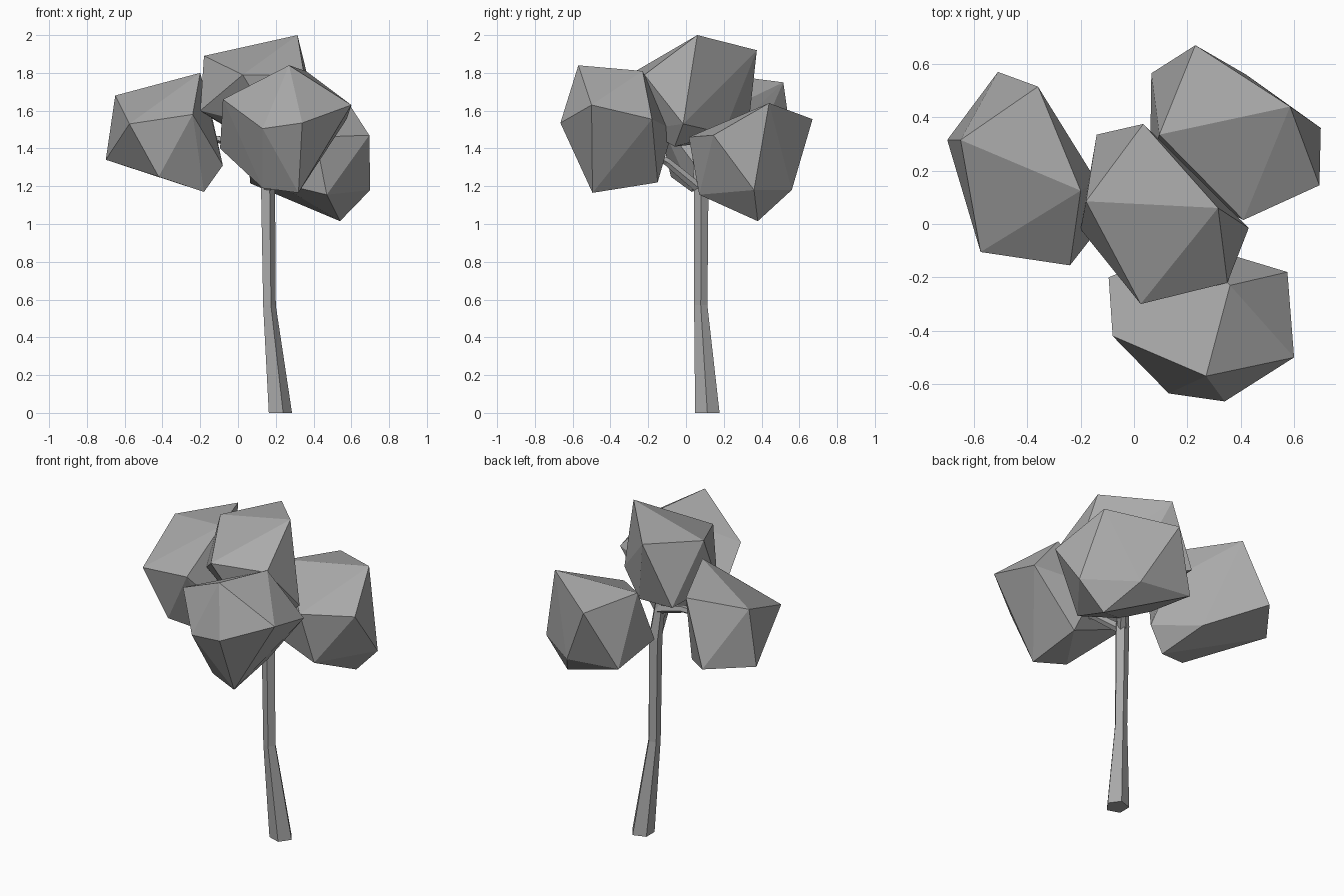
import bpy, bmesh, math
from mathutils import Vector

grey = bpy.data.materials.new("dark_grey")
grey.diffuse_color = (0.4, 0.4, 0.4, 1)


def finish(bm, name):
    bmesh.ops.recalc_face_normals(bm, faces=bm.faces[:])
    mesh = bpy.data.meshes.new(name)
    bm.to_mesh(mesh)
    bm.free()
    mesh.materials.append(grey)
    obj = bpy.data.objects.new(name, mesh)
    bpy.context.collection.objects.link(obj)
    return obj


def puff(name, corners):
    """Faceted leaf clump: convex hull round a dozen corners."""
    bm = bmesh.new()
    for c in corners:
        bm.verts.new(c)
    bmesh.ops.convex_hull(bm, input=bm.verts[:])
    loose = [v for v in bm.verts if not v.link_faces]
    bmesh.ops.delete(bm, geom=loose, context='VERTS')
    return finish(bm, name)


def limb(name, path, sides=5, upright=False):
    """Tapered low-poly limb along (x, y, z, radius) stations."""
    bm = bmesh.new()
    pts = [Vector(p[:3]) for p in path]
    rings = []
    for i, p in enumerate(pts):
        d = pts[min(i + 1, len(pts) - 1)] - pts[max(i - 1, 0)]
        u, w = Vector((1, 0, 0)), Vector((0, 1, 0))
        if not upright:
            u = d.cross(Vector((0.3, 1, 0))).normalized()
            w = d.cross(u).normalized()
        r = path[i][3]
        rings.append([bm.verts.new(p + r * (math.cos(a) * u + math.sin(a) * w))
                      for a in (math.tau * k / sides for k in range(sides))])
    for a, b in zip(rings, rings[1:]):
        for k in range(sides):
            n = (k + 1) % sides
            bm.faces.new((a[k], a[n], b[n], b[k]))
    bm.faces.new(rings[0])
    bm.faces.new(rings[-1])
    return finish(bm, name)


# Trunk, flaring at the foot
limb("trunk", [(0.218, 0.113, 0, 0.068), (0.163, 0.078, 0.57, 0.037),
               (0.155, 0.08, 1.2, 0.041), (0.13, 0.06, 1.45, 0.03)], upright=True)

# Branches reaching into each leaf clump
limb("branch_left", [(0.14, 0.07, 1.38, 0.028), (-0.05, 0.1, 1.44, 0.022), (-0.3, 0.18, 1.48, 0.015)])
limb("branch_front", [(0.155, 0.08, 1.18, 0.028), (0.2, -0.1, 1.33, 0.022), (0.25, -0.35, 1.45, 0.015)])
limb("branch_back", [(0.155, 0.08, 1.17, 0.028), (0.24, 0.18, 1.27, 0.022), (0.38, 0.34, 1.33, 0.015)])
limb("branch_top", [(0.13, 0.06, 1.42, 0.03), (0.1, 0.03, 1.65, 0.015)])

# Leaf clumps
puff("leaves_left", [
    (-0.65, 0.315, 1.68), (-0.20, 0.125, 1.80), (-0.575, -0.105, 1.53), (-0.24, -0.155, 1.58),
    (-0.70, 0.315, 1.34), (-0.36, 0.515, 1.75), (-0.51, 0.57, 1.37), (-0.42, -0.08, 1.25),
    (-0.18, 0.03, 1.17), (-0.08, 0.05, 1.31), (-0.14, 0.16, 1.58), (-0.25, 0.30, 1.26)])
puff("leaves_top", [
    (0.315, 0.06, 2.0), (-0.18, 0.085, 1.89), (0.025, -0.30, 1.79), (0.35, -0.22, 1.79),
    (0.035, 0.375, 1.92), (0.43, -0.015, 1.53), (-0.20, -0.02, 1.60), (-0.14, 0.335, 1.56),
    (0.18, 0.20, 1.48), (0.30, -0.06, 1.41), (0.10, 0.03, 1.42), (0.20, -0.22, 1.50)])
puff("leaves_back", [
    (0.585, 0.44, 1.64), (0.70, 0.36, 1.18), (0.695, 0.145, 1.47), (0.41, 0.015, 1.46),
    (0.23, 0.67, 1.555), (0.54, 0.38, 1.015), (0.47, 0.07, 1.155), (0.095, 0.335, 1.59),
    (0.42, 0.56, 1.18), (0.065, 0.565, 1.215), (0.06, 0.22, 1.27), (0.20, 0.12, 1.22)])
puff("leaves_front", [
    (0.27, -0.57, 1.84), (0.60, -0.50, 1.63), (-0.08, -0.42, 1.66), (0.13, -0.635, 1.505),
    (0.34, -0.665, 1.535), (0.575, -0.18, 1.555), (0.32, -0.495, 1.165), (0.36, -0.23, 1.81),
    (-0.095, -0.20, 1.40), (0.13, -0.43, 1.19), (0.31, -0.15, 1.22), (0.21, -0.07, 1.50)])
